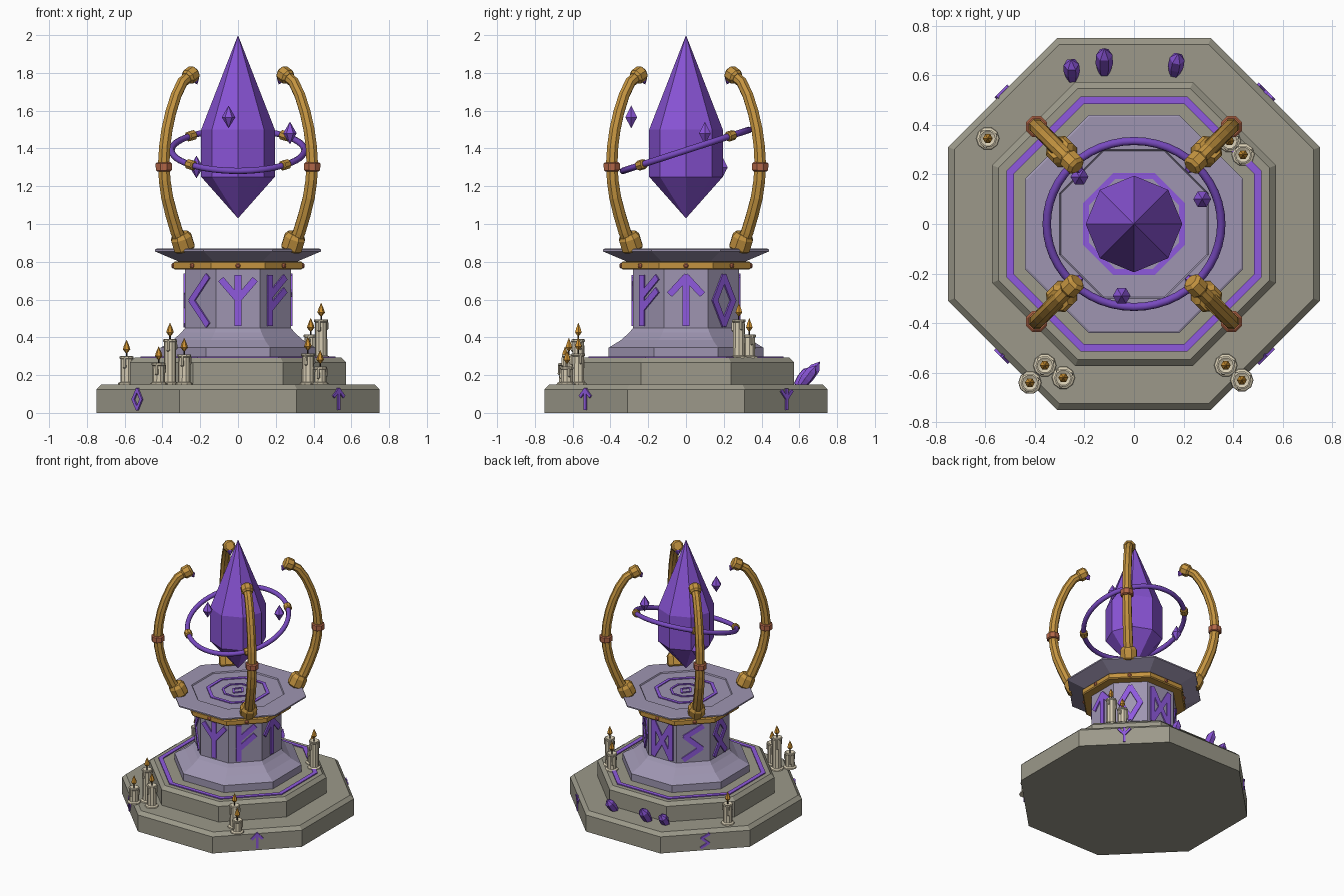
import bpy, bmesh, math
from mathutils import Vector, Matrix

if "Cube" in bpy.data.objects:
    bpy.data.objects.remove(bpy.data.objects["Cube"])


def material(name, *srgb):
    m = bpy.data.materials.new(name)
    m.diffuse_color = [((c + 0.055) / 1.055) ** 2.4 for c in srgb] + [1]
    m.use_nodes = True
    m.node_tree.nodes["Principled BSDF"].inputs["Base Color"].default_value = m.diffuse_color
    return m


STONE = material("grey stone", 0.61, 0.60, 0.54)
PALE = material("lavender stone", 0.62, 0.585, 0.695)
RUNE = material("glowing violet", 0.56, 0.35, 0.87)
GEM = material("violet crystal", 0.54, 0.33, 0.84)
HOOP = material("deep violet", 0.47, 0.29, 0.75)
GOLD = material("gold", 0.77, 0.58, 0.25)
COPPER = material("copper", 0.70, 0.40, 0.28)
WAX = material("candle wax", 0.84, 0.80, 0.70)
FLAME = material("amber flame", 0.82, 0.58, 0.20)
WICK = material("dark wick", 0.20, 0.17, 0.15)

OCT = math.cos(math.pi / 8)


def finish(name, bm, mat, matrix=Matrix()):
    bmesh.ops.remove_doubles(bm, verts=bm.verts, dist=1e-5)
    bmesh.ops.recalc_face_normals(bm, faces=bm.faces)
    me = bpy.data.meshes.new(name)
    bm.to_mesh(me)
    bm.free()
    me.materials.append(mat)
    ob = bpy.data.objects.new(name, me)
    ob.matrix_world = matrix
    bpy.context.collection.objects.link(ob)
    return ob


def skin(name, rings, mat, matrix, closed=False):
    """Join rings of points with quads, capping the ends unless closed."""
    bm = bmesh.new()
    rows = [[bm.verts.new(p) for p in ring] for ring in rings]
    n = len(rows[0])
    pairs = list(zip(rows, rows[1:])) + ([(rows[-1], rows[0])] if closed else [])
    for a, b in pairs:
        for i in range(n):
            j = (i + 1) % n
            bm.faces.new((a[i], a[j], b[j], b[i]))
    if not closed:
        bm.faces.new(rows[0])
        bm.faces.new(rows[-1])
    bmesh.ops.dissolve_degenerate(bm, dist=1e-6, edges=bm.edges)
    return finish(name, bm, mat, matrix)


def lathe(name, prof, mat, n=8, matrix=Matrix(), phase=0.0, closed=False):
    rings = []
    for r, z in prof:
        r = max(r, 1e-6)
        rings.append([(r * math.cos(phase + math.tau * i / n),
                       r * math.sin(phase + math.tau * i / n), z) for i in range(n)])
    return skin(name, rings, mat, matrix, closed)


def octagon(name, prof, mat, closed=False):
    return lathe(name, [(a / OCT, z) for a, z in prof], mat, 8, phase=math.pi / 8, closed=closed)


def octagon_band(name, outer, inner, z0, z1, mat):
    octagon(name, [(outer, z0), (outer, z1), (inner, z1), (inner, z0)], mat, closed=True)


def aim(pos, direction):
    return Matrix.Translation(pos) @ Vector(direction).to_track_quat('Z', 'Y').to_matrix().to_4x4()


def spin(angle):
    return Matrix.Rotation(angle, 4, 'Z')


# Stepped base
octagon("lower_step", [(0.75, 0), (0.75, 0.125), (0.725, 0.15), (0, 0.15)], STONE)
octagon("upper_step", [(0.572, 0.15), (0.572, 0.267), (0.547, 0.292), (0, 0.292)], STONE)
octagon_band("step_inlay", 0.515, 0.485, 0.29, 0.299, RUNE)

# Pedestal and dish
octagon("pedestal", [(0.41, 0.29), (0.41, 0.345), (0.345, 0.385), (0.30, 0.425), (0.28, 0.45),
                     (0.28, 0.765)], PALE)
octagon("collar", [(0.335, 0.758), (0.342, 0.765), (0.342, 0.795), (0.335, 0.802)], GOLD)
octagon("dish", [(0.31, 0.80), (0.44, 0.855), (0.44, 0.865), (0.432, 0.869), (0.30, 0.869),
                 (0.295, 0.861), (0, 0.861)], PALE)
octagon_band("dish_outer_inlay", 0.205, 0.182, 0.858, 0.867, RUNE)
octagon_band("dish_inner_inlay", 0.105, 0.09, 0.858, 0.867, RUNE)
for k in range(8):
    lathe("collar_rivet", [(0.014, -0.004), (0.014, 0.004), (0.007, 0.01)], COPPER, 8,
          spin(k * math.pi / 4) @ aim((0.342, 0, 0.779), (1, 0, 0)))

# Carved signs, as lists of polylines in a -1..1 square
KITE = [[(0, 1), (.75, 0), (0, -1), (-.75, 0), (0, 1)]]
FORK = [[(0, -1), (0, 1)], [(-.95, .85), (0, .05), (.95, .85)]]
ARROW = [[(0, -1), (0, 1)], [(-.9, .3), (0, 1), (.9, .3)]]
FLAG = [[(-.5, -1), (-.5, 1)], [(-.5, .2), (.7, .95)], [(-.5, -.35), (.7, .4)]]
GATE = [[(-.8, -1), (-.8, 1), (.8, -1), (.8, 1), (-.8, -1)]]
ZIGZAG = [[(.7, .95), (-.6, .4), (.6, -.35), (-.7, -.95)]]
LOOP = [[(-.7, -1), (.65, .3), (0, 1), (-.65, .3), (.7, -1)]]
CHEVRON = [[(.6, 1), (-.7, 0), (.6, -1)]]


def sign(name, lines, matrix, su, sv, width, depth=0.009):
    """Flat bars along each stroke; local x is right, y is up, z is outward."""
    bm = bmesh.new()
    for line in lines:
        for p, q in zip(line, line[1:]):
            a, b = Vector((p[0] * su, p[1] * sv, 0)), Vector((q[0] * su, q[1] * sv, 0))
            d = b - a
            m = (Matrix.Translation((a + b) / 2) @ spin(math.atan2(d.y, d.x))
                 @ Matrix.Diagonal((d.length + width * 0.5, width, depth * 2, 1)))
            bmesh.ops.create_cube(bm, size=1, matrix=m)
    finish(name, bm, RUNE, matrix)


def wall(angle, apothem, z):
    out = Matrix(((0, 0, 1, apothem), (1, 0, 0, 0), (0, 1, 0, z), (0, 0, 0, 1)))
    return spin(angle) @ out


for k, lines in enumerate([FORK, FLAG, ARROW, KITE, GATE, ZIGZAG, LOOP, CHEVRON]):
    sign("pedestal_sign", lines, wall(math.radians(45 * k - 90), 0.28, 0.595), 0.09, 0.125, 0.036)
for k, lines in enumerate([ARROW, FORK, ZIGZAG, KITE]):
    sign("base_sign", lines, wall(math.radians(90 * k - 45), 0.75, 0.072), 0.04, 0.052, 0.017)
sign("dish_sign", KITE, Matrix.Translation((0, 0, 0.859)), 0.05, 0.05, 0.014, 0.007)

# Great crystal and floating shards
lathe("great_crystal", [(0, 1.03), (0.195, 1.25), (0.195, 1.5), (0, 2.0)], GEM)
for pos in [(-0.05, -0.29, 1.565), (0.275, 0.10, 1.48), (-0.22, 0.19, 1.30)]:
    lathe("floating_shard", [(0, -0.058), (0.036, 0), (0, 0.062)], GEM, 6, Matrix.Translation(pos))

# Tilted hoop with four clasps
tilt = Matrix.Translation((0, 0, 1.39)) @ Matrix.Rotation(math.radians(18), 4, 'X')
tube = [(0.352 + 0.017 * math.cos(math.tau * i / 8), 0.017 * math.sin(math.tau * i / 8))
        for i in range(8)]
hoop = lathe("hoop", tube, HOOP, 48, tilt, closed=True)
for p in hoop.data.polygons:
    p.use_smooth = True
for k in range(4):
    lathe("hoop_clasp", [(0.021, -0.026), (0.027, -0.02), (0.027, 0.02), (0.021, 0.026)], GOLD, 8,
          tilt @ spin(math.radians(45 + 90 * k)) @ aim((0.352, 0, 0), (0, 1, 0)))

# Four curved arms, drawn in the radial plane
S = math.sqrt(2)
path = [Vector((x * S, 0, z)) for x, z in [
    (.300, .90), (.325, .96), (.352, 1.05), (.375, 1.14), (.388, 1.23), (.393, 1.32), (.388, 1.41),
    (.376, 1.50), (.356, 1.59), (.328, 1.68), (.295, 1.75), (.250, 1.79)]]
rings = []
for i, p in enumerate(path):
    t = (path[min(i + 1, len(path) - 1)] - path[max(i - 1, 0)]).normalized()
    side = Vector((t.z, 0, -t.x))
    rad = 0.036 - 0.007 * i / (len(path) - 1)
    rings.append([p + rad * (math.cos(a) * side + math.sin(a) * Vector((0, 1, 0)))
                  for a in (math.tau * (j + 0.5) / 8 for j in range(8))])
for k in range(4):
    turn = spin(math.radians(45 + 90 * k))
    skin("arm", rings, GOLD, turn)
    lathe("arm_foot", [(0.052, -0.045), (0.06, -0.035), (0.06, 0.025), (0.045, 0.048)], GOLD, 8,
          turn @ aim((0.415, 0, 0.905), (0.45, 0, 1)), math.pi / 8)
    lathe("arm_band", [(0.038, -0.024), (0.046, -0.018), (0.046, 0.018), (0.038, 0.024)], COPPER, 8,
          turn @ aim((0.393 * S, 0, 1.303), (0.02, 0, 1)), math.pi / 8)
    lathe("arm_tip", [(0.032, -0.035), (0.043, -0.022), (0.043, 0.022), (0.03, 0.035)], GOLD, 8,
          turn @ aim((0.25 * S, 0, 1.788), (-0.85, 0, 0.45)), math.pi / 8)
    lathe("arm_tip_gem", [(0, -0.035), (0.022, 0), (0, 0.03)], GEM, 6,
          turn @ aim((0.225 * S, 0, 1.765), (-0.5, 0, -1)))

# Candles: x, y, floor height, wax top
for x, y, z, top in [(-.59, .345, .15, .30), (-.36, -.57, .15, .39), (-.42, -.64, .15, .265),
                     (-.285, -.62, .15, .31), (.37, -.57, .15, .315), (.435, -.63, .15, .245),
                     (.44, .28, .29, .495), (.385, .335, .29, .415)]:
    at = Matrix.Translation((x, y, 0))
    lathe("candle_wax", [(0.047, z), (0.045, z + .008), (0.033, z + .014), (0.032, top - .016),
                         (0.037, top - .012), (0.037, top - .002), (0.031, top), (0.02, top - .006)],
          WAX, 10, at)
    for a, drop in [(0.4, 0.05), (2.3, 0.075), (4.4, 0.06)]:
        lathe("wax_drip", [(0, top - drop - .008), (0.009, top - drop), (0.007, top - .008)], WAX, 6,
              at @ Matrix.Translation((0.033 * math.cos(a), 0.033 * math.sin(a), 0)))
    lathe("candle_wick", [(0.004, top - .008), (0.004, top + .022)], WICK, 6, at)
    lathe("candle_flame", [(0, top + .012), (0.02, top + .036), (0.014, top + .056), (0, top + .088)],
          FLAME, 6, at)

# Small crystals sprouting from the back of the lower step
for x, y, h, r, lean in [(-.25, .60, .105, .033, -.05), (-.12, .625, .14, .035, .0),
                         (.165, .62, .115, .032, .15)]:
    lathe("sprouting_crystal", [(r * .7, -0.02), (r, h * .25), (r * .95, h * .68), (0, h)], GEM, 6,
          aim((x, y, 0.16), (lean, 0.75, 1)))
